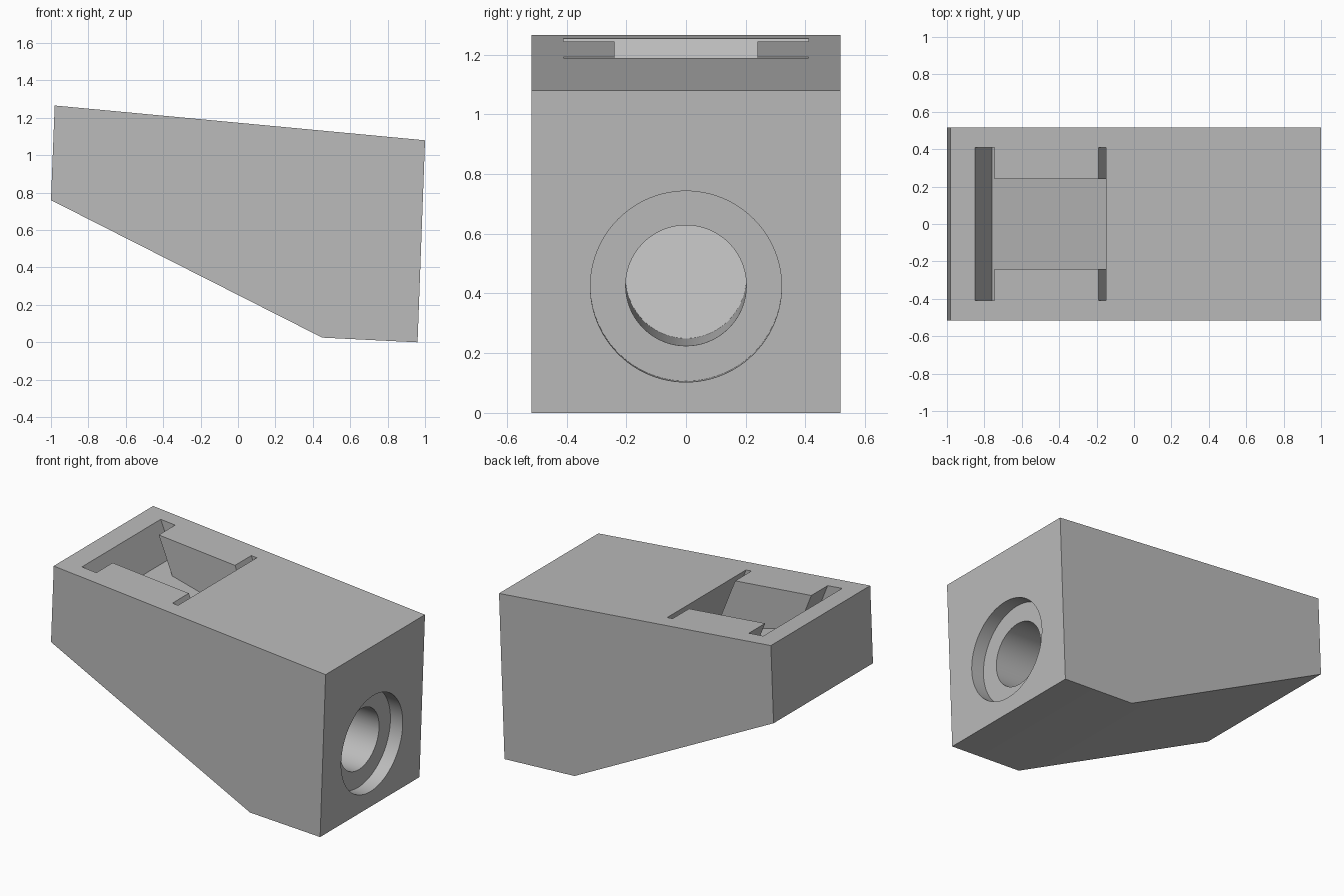
import bpy, bmesh
from mathutils import Vector

old = bpy.data.objects.get("Cube")
if old:
    bpy.data.objects.remove(old, do_unlink=True)

grey = bpy.data.materials.new("plain grey")
grey.use_nodes = True
grey.diffuse_color = (0.5, 0.5, 0.5, 1)
grey.node_tree.nodes["Principled BSDF"].inputs["Base Color"].default_value = (0.5, 0.5, 0.5, 1)


def finish(name, bm):
    bmesh.ops.recalc_face_normals(bm, faces=bm.faces)
    mesh = bpy.data.meshes.new(name)
    bm.to_mesh(mesh)
    bm.free()
    mesh.materials.append(grey)
    obj = bpy.data.objects.new(name, mesh)
    bpy.context.collection.objects.link(obj)
    return obj


def prism(name, ring_a, ring_b):
    """Solid between two matching outlines."""
    bm = bmesh.new()
    a = [bm.verts.new(p) for p in ring_a]
    b = [bm.verts.new(p) for p in ring_b]
    bm.faces.new(a)
    bm.faces.new(b)
    for i in range(len(a)):
        j = (i + 1) % len(a)
        bm.faces.new((a[i], a[j], b[j], b[i]))
    return finish(name, bm)


def rod(name, start, end, radius, slant=0.0):
    """Cylinder from start to end; slant leans its far cap."""
    start, end = Vector(start), Vector(end)
    axis = end - start
    bm = bmesh.new()
    bmesh.ops.create_cone(bm, cap_ends=True, segments=96, radius1=radius,
                          radius2=radius, depth=axis.length)
    turn = axis.to_track_quat('Z', 'Y')
    for v in bm.verts:
        far = v.co.z > 0
        v.co = turn @ v.co + (start + end) / 2
        if far:
            v.co += axis.normalized() * (v.co.z - end.z) * slant
    return finish(name, bm)


# Wedge body: side profile extruded across the width
half_width = 0.517
profile = [(-0.98, 1.266), (1.0, 1.08), (0.96, 0.0), (0.45, 0.025), (-1.0, 0.76)]
body = prism("wedge_body", [(x, -half_width, z) for x, z in profile],
             [(x, half_width, z) for x, z in profile])

# Leaning pocket with an I-shaped outline and a sloping floor
LEAN, FLOOR = 0.4, 0.265
half = [(-0.85, 0.41), (-0.745, 0.41), (-0.745, 0.24),
        (-0.19, 0.24), (-0.19, 0.41), (-0.15, 0.41)]
outline = half + [(x, -y) for x, y in reversed(half)]


def pocket_point(x, y, at_floor):
    top = 1.266 - 0.0939 * (x + 0.98)
    floor = 1.03 - FLOOR * (x + 0.76)
    t = (top - floor) / (1 - FLOOR * LEAN) if at_floor else -0.1
    return (x + LEAN * t, y, top - t)


pocket = prism("pocket_cutter", [pocket_point(x, y, False) for x, y in outline],
               [pocket_point(x, y, True) for x, y in outline])

# Drain hole square to the pocket floor
hole = rod("floor_hole_cutter", (-0.57, 0, 1.135), (-0.80, 0, 0.27), 0.108)

# Stepped bore square to the end face
RISE = 0.037


def bore_point(x):
    return (x, 0, 0.423 + RISE * (0.976 - x))


counterbore = rod("counterbore_cutter", bore_point(1.1), bore_point(0.886), 0.32)
bore = rod("bore_cutter", bore_point(1.15), bore_point(0.13), 0.202, LEAN)

# Cut the openings
bpy.context.view_layer.objects.active = body
body.select_set(True)
for cutter in (pocket, hole, counterbore, bore):
    mod = body.modifiers.new(cutter.name, 'BOOLEAN')
    mod.operation = 'DIFFERENCE'
    mod.solver = 'EXACT'
    mod.object = cutter
    bpy.ops.object.modifier_apply(modifier=mod.name)
    bpy.data.objects.remove(cutter, do_unlink=True)

bpy.ops.object.shade_smooth_by_angle()
